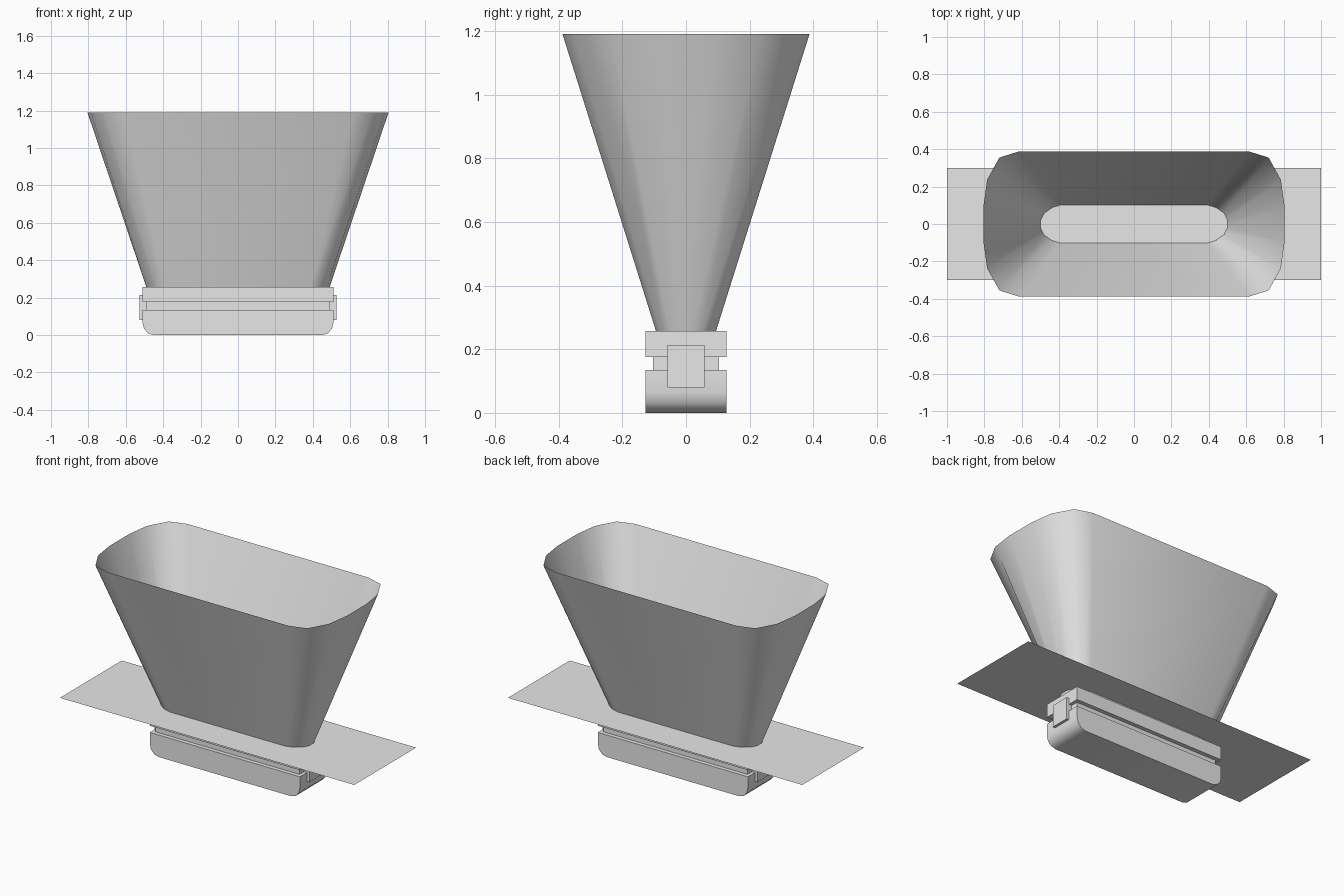
import bpy
import bmesh
from math import sin, cos, pi, radians

if "Cube" in bpy.data.objects:
    bpy.data.objects.remove(bpy.data.objects["Cube"], do_unlink=True)

grey = bpy.data.materials.new("plain grey")
grey.use_nodes = True
grey.diffuse_color = (0.8, 0.8, 0.8, 1)
grey.node_tree.nodes["Principled BSDF"].inputs["Base Color"].default_value = (0.8, 0.8, 0.8, 1)


def finish(name, bm, smooth=None):
    """Turn a bmesh into a named object, optionally smooth shaded."""
    bmesh.ops.recalc_face_normals(bm, faces=bm.faces)
    mesh = bpy.data.meshes.new(name)
    bm.to_mesh(mesh)
    bm.free()
    mesh.materials.append(grey)
    obj = bpy.data.objects.new(name, mesh)
    bpy.context.collection.objects.link(obj)
    if smooth:
        bpy.ops.object.select_all(action='DESELECT')
        obj.select_set(True)
        bpy.context.view_layer.objects.active = obj
        bpy.ops.object.shade_smooth_by_angle(angle=radians(smooth))
    return obj


def box(name, x0, x1, half_y, z0, z1):
    bm = bmesh.new()
    bmesh.ops.create_cube(bm, size=1)
    for v in bm.verts:
        v.co.x = x1 if v.co.x > 0 else x0
        v.co.y *= 2 * half_y
        v.co.z = z1 if v.co.z > 0 else z0
    return finish(name, bm)


def ring(bm, corner, z):
    """Mirror one corner's points into a closed loop at height z."""
    loop = list(corner)
    loop += [(-x, y) for x, y in reversed(corner)]
    loop += [(-x, -y) for x, y in corner]
    loop += [(x, -y) for x, y in reversed(corner)]
    return [bm.verts.new((x, y, z)) for x, y in loop]


# Lower housing: side profile with rounded bottom ends, extruded in depth
arc = [(0.45 + 0.06 * cos(a * pi / 6), 0.065 - 0.065 * sin(a * pi / 6)) for a in range(4)]
half = [(0.51, 0.135)] + arc
profile = half + [(-x, z) for x, z in reversed(half)]
bm = bmesh.new()
face = bm.faces.new([bm.verts.new((x, -0.128, z)) for x, z in profile])
extruded = bmesh.ops.extrude_face_region(bm, geom=[face])
for item in extruded["geom"]:
    if isinstance(item, bmesh.types.BMVert):
        item.co.y = 0.128
finish("lower_housing", bm, 40)

# Recessed neck and upper bar
box("neck", -0.49, 0.49, 0.103, 0.13, 0.18)
box("upper_bar", -0.51, 0.51, 0.128, 0.176, 0.257)

# Clips on both ends
for name, side in (("left_clip", 1), ("right_clip", -1)):
    ends = sorted((side * 0.485, side * 0.526))
    box(name, ends[0], ends[1], 0.058, 0.08, 0.214)

# Thin flat sheet around the base of the funnel
bm = bmesh.new()
bmesh.ops.create_grid(bm, x_segments=1, y_segments=1, size=1)
for v in bm.verts:
    v.co.y *= 0.3
    v.co.z = 0.282
finish("flat_sheet", bm)

# Open flared funnel
bm = bmesh.new()
low = ring(bm, [(0.49, 0.018), (0.474, 0.05), (0.432, 0.08), (0.385, 0.094)], 0.256)
high = ring(bm, [(0.805, 0.094), (0.785, 0.237), (0.72, 0.355), (0.615, 0.388)], 1.19)
for i in range(len(low)):
    j = (i + 1) % len(low)
    bm.faces.new((low[i], low[j], high[j], high[i]))
finish("funnel", bm, 70)
